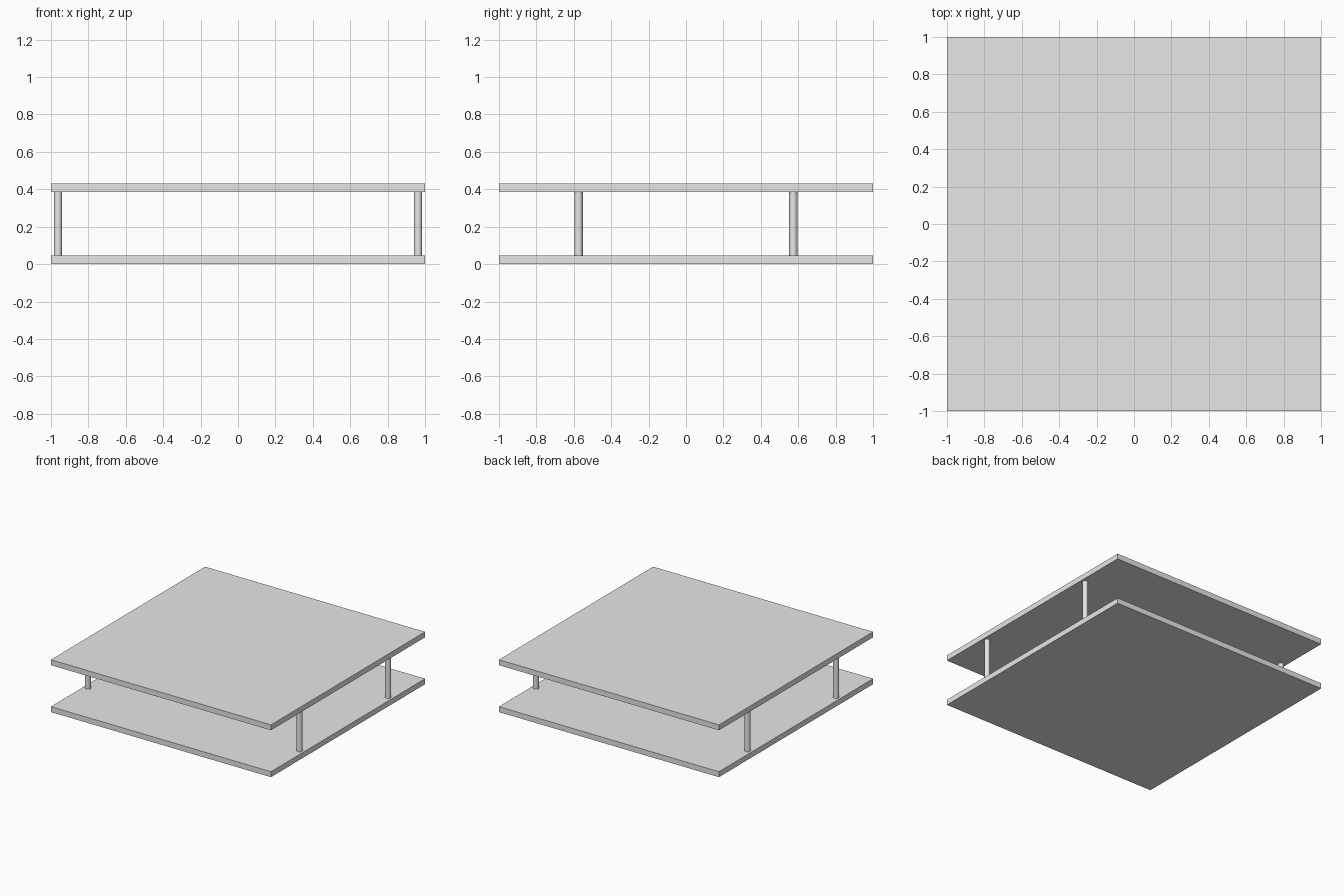
import bpy
import math

cube = bpy.data.objects.get("Cube")
if cube:
    bpy.data.objects.remove(cube, do_unlink=True)

HEIGHT = 0.43
THICK = 0.045

# Single grey finish
grey = bpy.data.materials.new("light_grey")
grey.use_nodes = True
colour = (0.8, 0.8, 0.8, 1)
grey.diffuse_color = colour
grey.node_tree.nodes["Principled BSDF"].inputs["Base Color"].default_value = colour


def finish(name):
    obj = bpy.context.object
    obj.name = name
    obj.data.materials.append(grey)
    return obj


def plate(name, bottom):
    bpy.ops.mesh.primitive_cube_add(size=1, location=(0, 0, bottom + THICK / 2))
    obj = finish(name)
    obj.scale = (2, 2, THICK)
    bpy.ops.object.transform_apply(location=False, rotation=False, scale=True)


def post(name, x, y):
    bpy.ops.mesh.primitive_cylinder_add(
        vertices=16, radius=0.022, depth=HEIGHT - 2 * THICK,
        location=(x, y, HEIGHT / 2))
    finish(name)
    bpy.ops.object.shade_smooth_by_angle(angle=math.radians(30))


# Square shelves
plate("lower_plate", 0)
plate("upper_plate", HEIGHT - THICK)

# Four round posts near the side edges
for side, sx in (("left", 1), ("right", -1)):
    for end, sy in (("front", -1), ("back", 1)):
        post(f"{end}_{side}_post", sx * 0.962, sy * 0.574)
